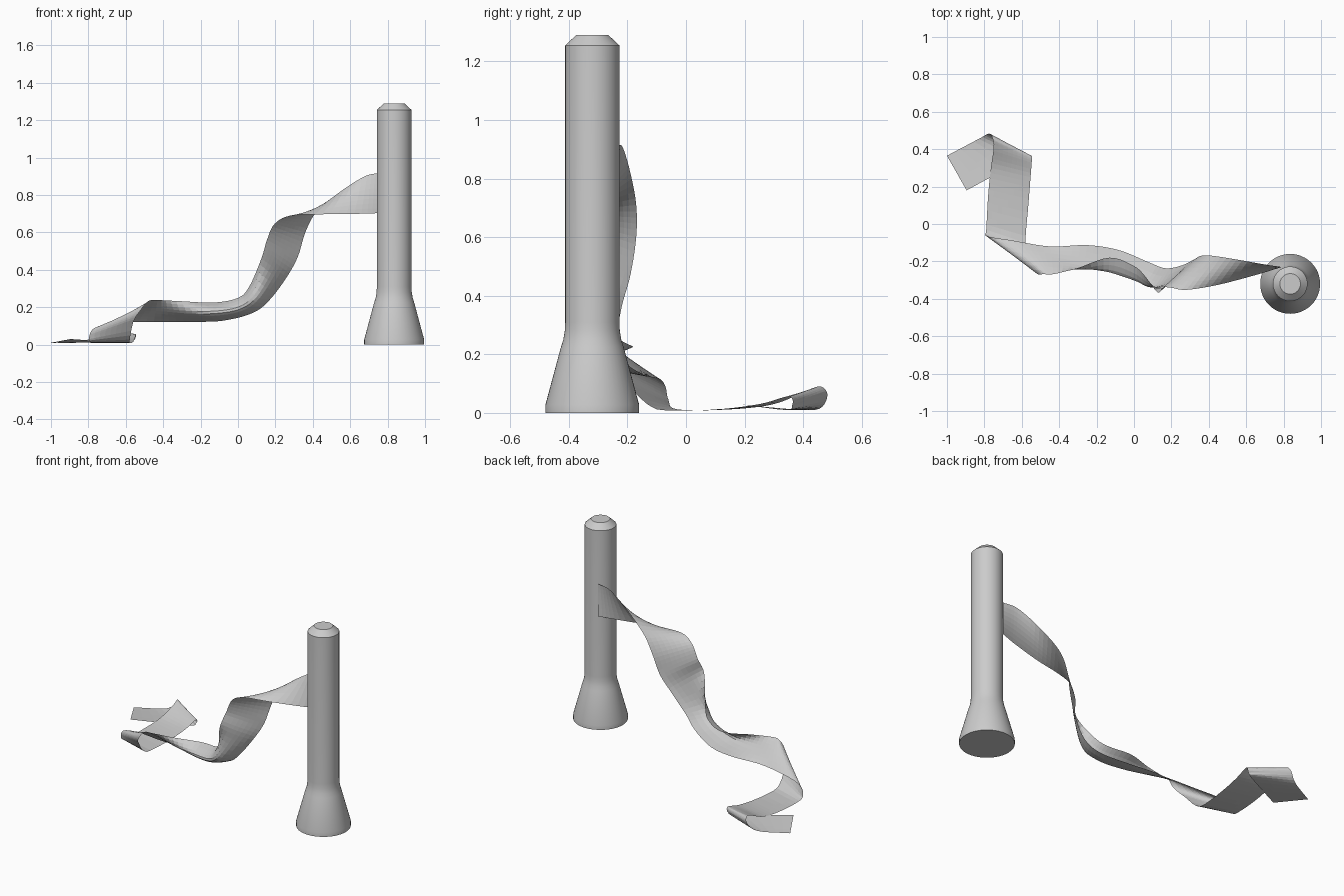
import bpy, math
from mathutils import Vector as V

if "Cube" in bpy.data.objects:
    bpy.data.objects.remove(bpy.data.objects["Cube"])


def add_mesh(name, verts, faces):
    me = bpy.data.meshes.new(name)
    me.from_pydata(verts, [], faces)
    me.update()
    ob = bpy.data.objects.new(name, me)
    bpy.context.collection.objects.link(ob)
    return ob


def spline(points, steps):
    """Catmull-Rom samples through the points."""
    p = [V(q) for q in points]
    p = [p[0] * 2 - p[1]] + p + [p[-1] * 2 - p[-2]]
    out = []
    for i in range(1, len(p) - 2):
        a, b, c, d = p[i - 1:i + 3]
        for k in range(steps):
            t = k / steps
            out.append(0.5 * (2 * b + (c - a) * t + (2 * a - 5 * b + 4 * c - d) * t * t
                              + (3 * b - a - 3 * c + d) * t ** 3))
    return out + [p[-2]]


# Handle: turned post with flared foot and chamfered top
profile = [(.16, 0), (.16, .028), (.107, .225), (.099, .25), (.094, .28),
           (.0925, .31), (.0925, 1.255), (.055, 1.29)]
N = 48
verts = [(.835 + r * math.cos(2 * math.pi * i / N), -.32 + r * math.sin(2 * math.pi * i / N), z)
         for r, z in profile for i in range(N)]
faces = [(j * N + i, j * N + (i + 1) % N, (j + 1) * N + (i + 1) % N, (j + 1) * N + i)
         for j in range(len(profile) - 1) for i in range(N)]
faces += [tuple(reversed(range(N))), tuple(range(len(verts) - N, len(verts)))]
handle = add_mesh("handle", verts, faces)
bpy.context.view_layer.objects.active = handle
handle.select_set(True)
bpy.ops.object.shade_smooth_by_angle(angle=math.radians(25))

# Ribbon: sheet between two edge curves, matching station by station
edge_a = [(.79, -.23, .915), (.69, -.215, .905), (.55, -.19, .82), (.42, -.17, .71),
          (.36, -.17, .60), (.32, -.19, .47), (.26, -.22, .36), (.17, -.237, .24),
          (.08, -.205, .17), (-.08, -.14, .128), (-.25, -.113, .122), (-.45, -.12, .122),
          (-.65, -.088, .115), (-.765, -.07, .09), (-.795, -.06, .045), (-.79, -.03, .012),
          (-.78, .15, .012), (-.765, .30, .03), (-.75, .41, .075), (-.757, .46, .09),
          (-.775, .483, .06), (-.83, .455, .014), (-1, .365, .01)]
edge_b = [(.79, -.23, .705), (.66, -.27, .70), (.45, -.325, .697), (.28, -.352, .69),
          (.195, -.34, .645), (.155, -.34, .56), (.125, -.365, .46), (.06, -.28, .31),
          (0, -.225, .25), (-.13, -.18, .225), (-.30, -.235, .232), (-.43, -.268, .238),
          (-.48, -.268, .232), (-.52, -.265, .185), (-.56, -.215, .12), (-.58, -.10, .012),
          (-.565, .10, .012), (-.553, .25, .03), (-.546, .34, .055), (-.545, .362, .05),
          (-.555, .362, .025), (-.60, .34, .01), (-.895, .18, .03)]
# Lengthwise curl: how far the middle of the ribbon bows out at some stations
curl = {6: (0, -.015, 0), 7: (-.015, -.08, -.02), 8: (-.03, -.09, -.02),
        9: (-.02, -.10, -.01), 10: (0, -.05, -.01)}
bows = [curl.get(i, (0, 0, 0)) for i in range(len(edge_a))]

STEPS, W = 5, 8
verts, faces = [], []
rows = list(zip(spline(edge_a, STEPS), spline(edge_b, STEPS), spline(bows, STEPS)))
for a, b, m in rows:
    for k in range(W + 1):
        t = k / W
        p = a.lerp(b, t) + m * 4 * t * (1 - t)
        p.z = max(p.z, .008)
        verts.append(p)
for j in range(len(rows) - 1):
    for k in range(W):
        q = j * (W + 1) + k
        faces.append((q, q + 1, q + W + 2, q + W + 1))
add_mesh("ribbon", verts, faces)
